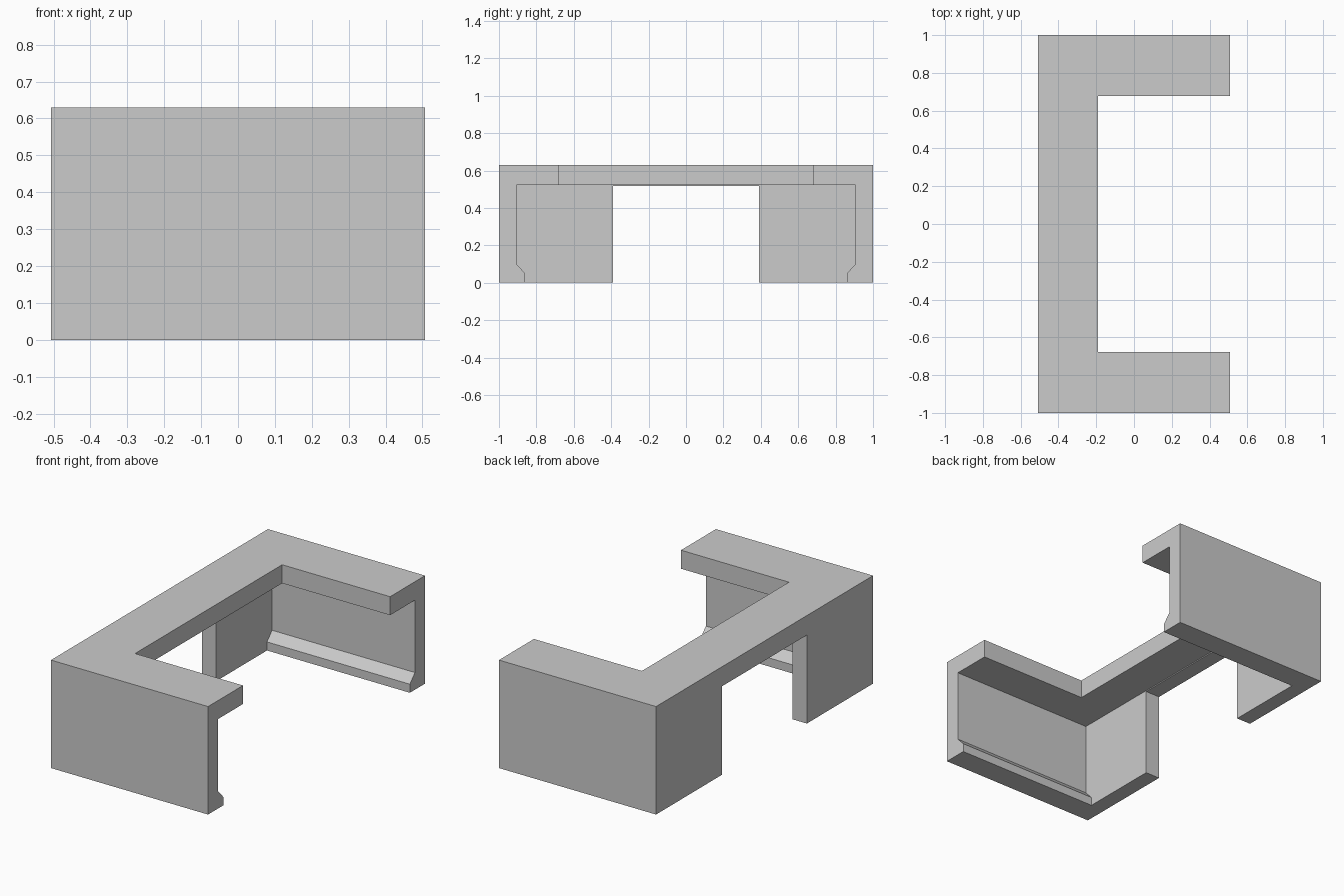
import bpy, bmesh
from mathutils import Vector

if "Cube" in bpy.data.objects:
    bpy.data.objects.remove(bpy.data.objects["Cube"])

grey = bpy.data.materials.new("light_grey")
grey.diffuse_color = (0.6, 0.6, 0.6, 1)
grey.use_nodes = True
grey.node_tree.nodes["Principled BSDF"].inputs["Base Color"].default_value = grey.diffuse_color


def prism(name, profile, x0, x1):
    """Extrude a (y, z) profile along x from x0 to x1."""
    bm = bmesh.new()
    face = bm.faces.new([bm.verts.new((x0, y, z)) for y, z in profile])
    out = bmesh.ops.extrude_face_region(bm, geom=[face])
    verts = [g for g in out["geom"] if isinstance(g, bmesh.types.BMVert)]
    bmesh.ops.translate(bm, vec=Vector((x1 - x0, 0, 0)), verts=verts)
    bmesh.ops.recalc_face_normals(bm, faces=bm.faces)
    mesh = bpy.data.meshes.new(name)
    bm.to_mesh(mesh)
    bm.free()
    mesh.materials.append(grey)
    obj = bpy.data.objects.new(name, mesh)
    bpy.context.collection.objects.link(obj)
    return obj


def rect(half_width, z0, z1):
    return [(-half_width, z0), (half_width, z0), (half_width, z1), (-half_width, z1)]


# Solid outer block of the U-shaped counter
counter = prism("u_shaped_counter", rect(1.0, 0, 0.63), -0.507, 0.507)

# Hollow under the worktop, leaving a chamfered skirting on both end panels
half = [(0.86, -0.1), (0.86, 0.05), (0.907, 0.10), (0.907, 0.522)]
hollow = half + [(-y, z) for y, z in reversed(half)]

cutters = [
    prism("hollow_cutter", hollow, -0.415, 0.7),
    # Open middle of the worktop
    prism("well_cutter", rect(0.678, 0.3, 0.8), -0.19, 0.7),
    # Doorway through the long panel
    prism("doorway_cutter", rect(0.39, -0.1, 0.516), -0.7, -0.3),
]
for cutter in cutters:
    cutter.hide_render = True
    mod = counter.modifiers.new(cutter.name, 'BOOLEAN')
    mod.operation = 'DIFFERENCE'
    mod.solver = 'EXACT'
    mod.object = cutter

# Bake the cuts and clear the helpers
bpy.context.view_layer.update()
depsgraph = bpy.context.evaluated_depsgraph_get()
baked = bpy.data.meshes.new_from_object(counter.evaluated_get(depsgraph))
counter.modifiers.clear()
counter.data = baked
for cutter in cutters:
    bpy.data.objects.remove(cutter)
